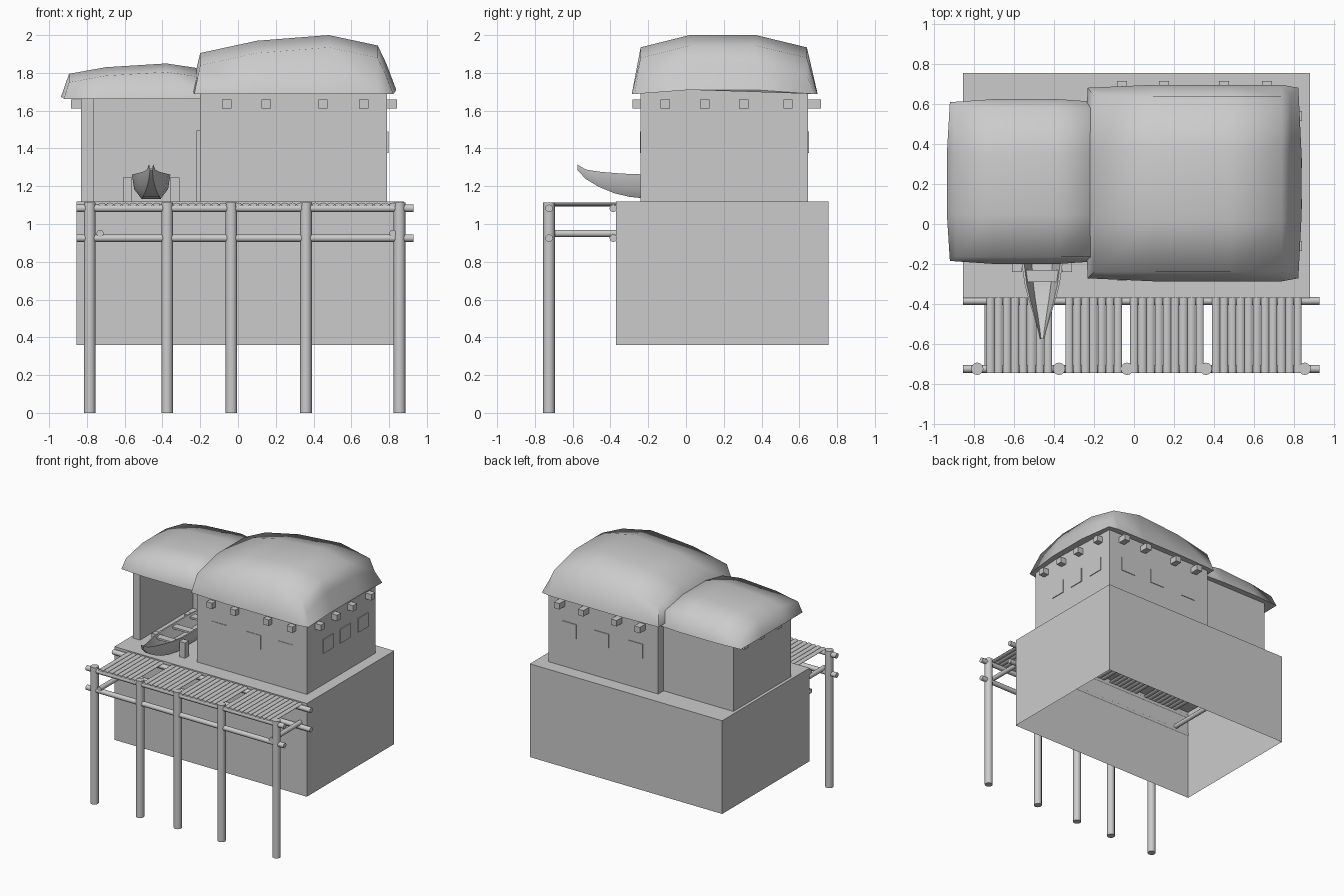
import bpy, bmesh, math
from mathutils import Vector

if "Cube" in bpy.data.objects:
    bpy.data.objects.remove(bpy.data.objects["Cube"])


def finish(name, bm, angle=None):
    bmesh.ops.recalc_face_normals(bm, faces=bm.faces)
    me = bpy.data.meshes.new(name)
    bm.to_mesh(me)
    bm.free()
    if angle is not None:
        me.shade_smooth()
        me.set_sharp_from_angle(angle=math.radians(angle))
    ob = bpy.data.objects.new(name, me)
    bpy.context.collection.objects.link(ob)
    return ob


def box(name, x, y, z, open_bottom=False):
    bm = bmesh.new()
    bmesh.ops.create_cube(bm, size=1)
    for v in bm.verts:
        v.co = [(r[0] + r[1]) / 2 + c * (r[1] - r[0]) for r, c in zip((x, y, z), v.co)]
    if open_bottom:
        low = [f for f in bm.faces if f.calc_center_median().z < z[0] + 1e-4]
        bmesh.ops.delete(bm, geom=low, context='FACES_ONLY')
    return finish(name, bm)


def pole(name, a, b, r, sides=12, flat=1.0):
    a, b = Vector(a), Vector(b)
    bm = bmesh.new()
    bmesh.ops.create_cone(bm, cap_ends=True, segments=sides, radius1=r, radius2=r,
                          depth=(b - a).length)
    bmesh.ops.rotate(bm, verts=bm.verts,
                     matrix=Vector((0, 0, 1)).rotation_difference(b - a).to_matrix())
    bmesh.ops.scale(bm, verts=bm.verts, vec=(1, 1, flat))
    bmesh.ops.translate(bm, verts=bm.verts, vec=(a + b) / 2)
    return finish(name, bm, 40)


def roof(name, xs, ys, eave_x, eave_y, rim_z, sag):
    """Domed thatch: xs = (x, height), ys = (y, drop), with a flared rim below."""
    bm = bmesh.new()
    nx, ny = len(xs), len(ys)
    top = [[bm.verts.new((x, y, h - d)) for y, d in ys] for x, h in xs]
    for i in range(nx - 1):
        for j in range(ny - 1):
            bm.faces.new((top[i][j], top[i + 1][j], top[i + 1][j + 1], top[i][j + 1]))
    loop = [(i, 0) for i in range(nx - 1)] + [(nx - 1, j) for j in range(ny - 1)]
    loop += [(i, ny - 1) for i in range(nx - 1, 0, -1)] + [(0, j) for j in range(ny - 1, 0, -1)]
    rim = []
    for i, j in loop:
        x, y, _ = top[i][j].co
        on_x, on_y = i in (0, nx - 1), j in (0, ny - 1)
        pull = 0.015 if on_x and on_y else 0
        if on_x:
            x = eave_x[0] + pull if i == 0 else eave_x[1] - pull
        if on_y:
            y = eave_y[0] + pull if j == 0 else eave_y[1] - pull
        z = rim_z + (sag if on_x and not on_y else 0)
        rim.append(bm.verts.new((x, y, z)))
    n = len(loop)
    for k in range(n):
        a, b = loop[k], loop[(k + 1) % n]
        bm.faces.new((top[a[0]][a[1]], rim[k], rim[(k + 1) % n], top[b[0]][b[1]]))
    bm.faces.new(rim)
    return finish(name, bm, 80)


# Terrace block, open underneath
box("terrace_base", (-0.855, 0.88), (-0.37, 0.755), (0.36, 1.12), open_bottom=True)

# Dock posts, rails, cross bars
for x in (-0.785, -0.375, -0.035, 0.36, 0.855):
    pole("dock_post", (x, -0.725, 0), (x, -0.725, 1.115), 0.031)
for y in (-0.725, -0.385):
    for z in (1.083, 0.925):
        pole("dock_rail", (-0.855, y, z), (0.93, y, z), 0.02)
for x in (-0.73, 0.82):
    pole("dock_cross_bar", (x, -0.745, 0.95), (x, 0, 0.95), 0.019)

# Dock slats in four bays between the posts
for x0, x1, n in ((-0.74, -0.41, 8), (-0.345, -0.06, 7), (-0.02, 0.35, 9), (0.39, 0.84, 11)):
    w = (x1 - x0) / n
    for k in range(n):
        x = x0 + w * (k + 0.5)
        pole("dock_slat", (x, -0.745, 1.103), (x, -0.1, 1.103), w * 0.48, 8, 0.5)

# Main house and its roof
box("main_house", (-0.2, 0.79), (-0.24, 0.645), (1.12, 1.75))
roof("main_roof",
     [(-0.2, 1.905), (0.1, 1.97), (0.48, 2.0), (0.74, 1.945), (0.785, 1.85)],
     [(-0.24, 0.065), (0.02, 0), (0.37, 0), (0.64, 0.065)],
     (-0.247, 0.838), (-0.287, 0.697), 1.688, 0.022)

# Open-fronted boat shelter and its roof
box("shelter_left_wall", (-0.83, -0.765), (-0.17, 0.575), (1.12, 1.70))
box("shelter_back_wall", (-0.765, -0.2), (0.51, 0.575), (1.12, 1.70))
box("shelter_door", (-0.22, -0.195), (0.05, 0.35), (1.12, 1.495))
roof("shelter_roof",
     [(-0.895, 1.795), (-0.7, 1.83), (-0.38, 1.85), (-0.18, 1.82)],
     [(-0.165, 0.045), (0.05, 0), (0.35, 0), (0.58, 0.045)],
     (-0.937, -0.15), (-0.2, 0.625), 1.663, 0.01)

# Beam ends below the eaves
h, bz = 0.025, (1.611, 1.659)
for x in (-0.06, 0.15, 0.45, 0.665):
    box("beam_end_front", (x - h, x + h), (-0.283, -0.2), bz)
    box("beam_end_back", (x - h, x + h), (0.6, 0.715), bz)
for y in (-0.11, 0.10, 0.305, 0.54):
    box("beam_end_right", (0.75, 0.842), (y - h, y + h), bz)
for y in (0.05, 0.27, 0.48):
    box("beam_end_left", (-0.883, -0.79), (y - h, y + h), bz)

# Window panels, barely proud of the walls
p, wz = 0.065, (1.375, 1.49)
for x in (0.0, 0.31, 0.6):
    box("window_front", (x - p, x + p), (-0.244, -0.22), wz)
    box("window_back", (x - p, x + p), (0.62, 0.65), wz)
for y in (0.03, 0.25, 0.48):
    box("window_right", (0.77, 0.796), (y - p, y + p), wz)

# Double-ended boat hull: (y, half width, keel z, gunwale z), mirrored to the stern
bx, mid = -0.46, -0.04
half = [(-0.575, 0.012, 1.285, 1.315), (-0.53, 0.022, 1.238, 1.288),
        (-0.46, 0.042, 1.196, 1.277), (-0.38, 0.067, 1.163, 1.27),
        (-0.3, 0.088, 1.144, 1.265), (-0.2, 0.102, 1.133, 1.262)]
stations = half + [(2 * mid - y, w, a, b) for y, w, a, b in reversed(half)]
bm = bmesh.new()
rings = []
for y, w, a, b in stations:
    d = b - a
    side = [(w, b), (w * 0.88, a + 0.4 * d), (w * 0.5, a)]
    inner = [(-w * 0.88, b), (-w * 0.5, a + 0.3 * d), (w * 0.5, a + 0.3 * d), (w * 0.88, b)]
    pts = side + [(-x, z) for x, z in reversed(side)] + inner
    rings.append([bm.verts.new((bx + x, y, z)) for x, z in pts])
for r, s in zip(rings, rings[1:]):
    for k in range(len(r)):
        m = (k + 1) % len(r)
        bm.faces.new((r[k], r[m], s[m], s[k]))
bm.faces.new(rings[0])
bm.faces.new(rings[-1])
finish("boat_hull", bm, 40)
for y, w in ((-0.26, 0.08), (-0.04, 0.09), (0.18, 0.08)):
    box("boat_seat", (bx - w, bx + w), (y - 0.03, y + 0.03), (1.235, 1.25))

# Cradle blocks either side of the boat
for y in (-0.215, 0.2):
    for s in (-1, 1):
        x = bx + s * 0.125
        box("boat_cradle", (x - 0.025, x + 0.025), (y - 0.025, y + 0.025), (1.12, 1.245))
